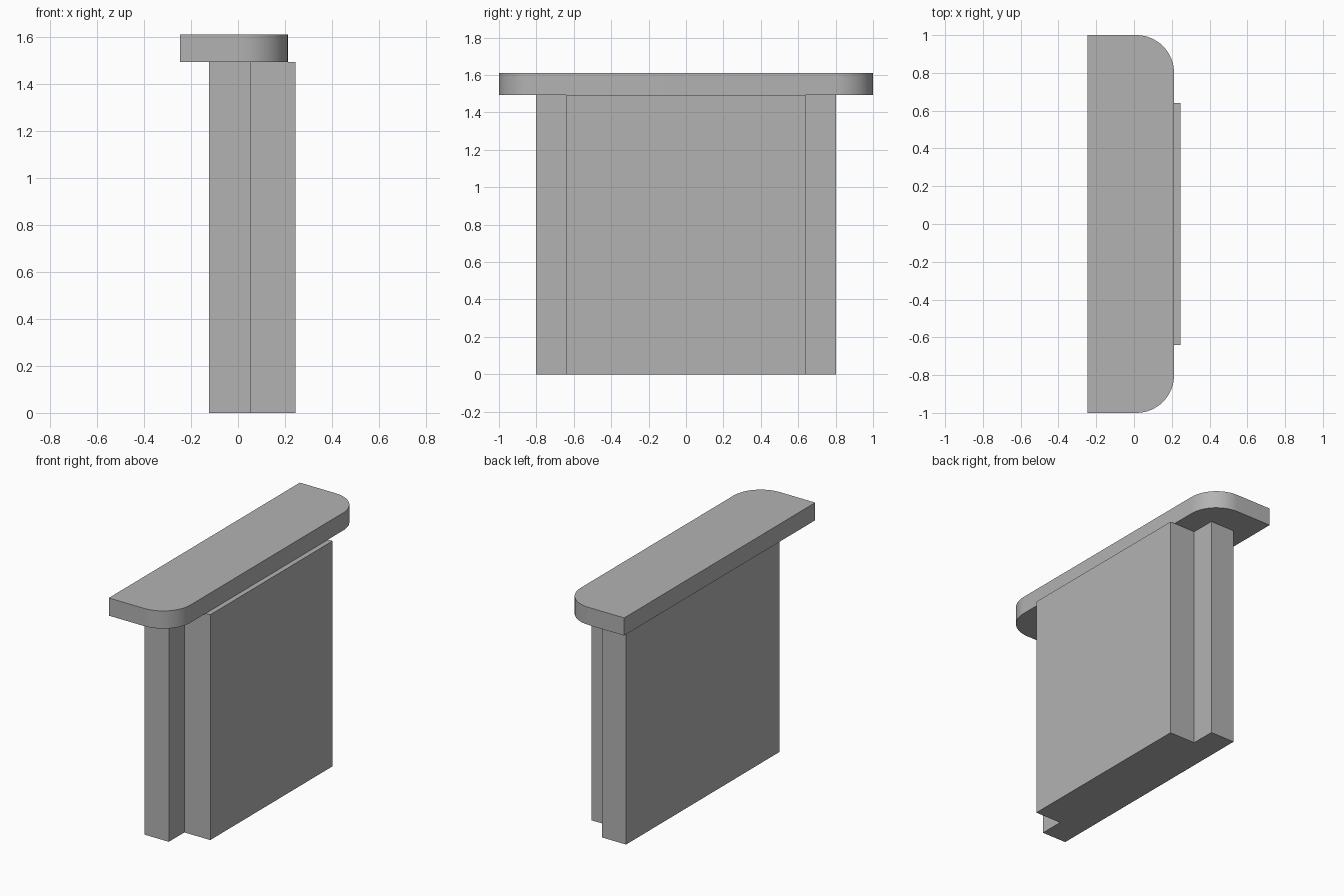
import bpy, bmesh, math

cube = bpy.data.objects.get("Cube")
if cube:
    bpy.data.objects.remove(cube)

GREY = (0.45, 0.45, 0.45, 1.0)
grey = bpy.data.materials.new("plain grey")
grey.use_nodes = True
grey.diffuse_color = GREY
grey.node_tree.nodes["Principled BSDF"].inputs["Base Color"].default_value = GREY


def extrude_profile(name, half, z0, z1):
    """Mirror a half outline (y > 0) across y and extrude it upward."""
    outline = half + [(x, -y) for x, y in reversed(half)]
    bm = bmesh.new()
    base = bm.faces.new([bm.verts.new((x, y, z0)) for x, y in outline])
    top = bmesh.ops.extrude_face_region(bm, geom=[base])["geom"]
    bmesh.ops.translate(bm, vec=(0, 0, z1 - z0),
                        verts=[v for v in top if isinstance(v, bmesh.types.BMVert)])
    bmesh.ops.recalc_face_normals(bm, faces=bm.faces)
    mesh = bpy.data.meshes.new(name)
    bm.to_mesh(mesh)
    bm.free()
    mesh.materials.append(grey)
    obj = bpy.data.objects.new(name, mesh)
    bpy.context.collection.objects.link(obj)
    return obj


# Wall: wide slab with a narrower raised panel, one stepped outline
BACK, STEP, FRONT = -0.123, 0.055, 0.245
WIDE, NARROW, HEIGHT = 0.803, 0.64, 1.493
extrude_profile("stepped_wall",
                [(FRONT, NARROW), (STEP, NARROW), (STEP, WIDE), (BACK, WIDE)],
                0, HEIGHT)

# Counter top: long board with two rounded corners on one side
EDGE, REAR, RADIUS, STEPS = 0.212, -0.247, 0.2, 16
arc = [(EDGE - RADIUS + RADIUS * math.cos(a), 1 - RADIUS + RADIUS * math.sin(a))
       for a in (math.pi / 2 * i / STEPS for i in range(STEPS + 1))]
top = extrude_profile("counter_top", arc + [(REAR, 1)], HEIGHT, 1.61)

# Smooth the rounded corners while keeping the edges sharp
bpy.ops.object.select_all(action='DESELECT')
top.select_set(True)
bpy.context.view_layer.objects.active = top
bpy.ops.object.shade_smooth_by_angle(angle=math.radians(30))
